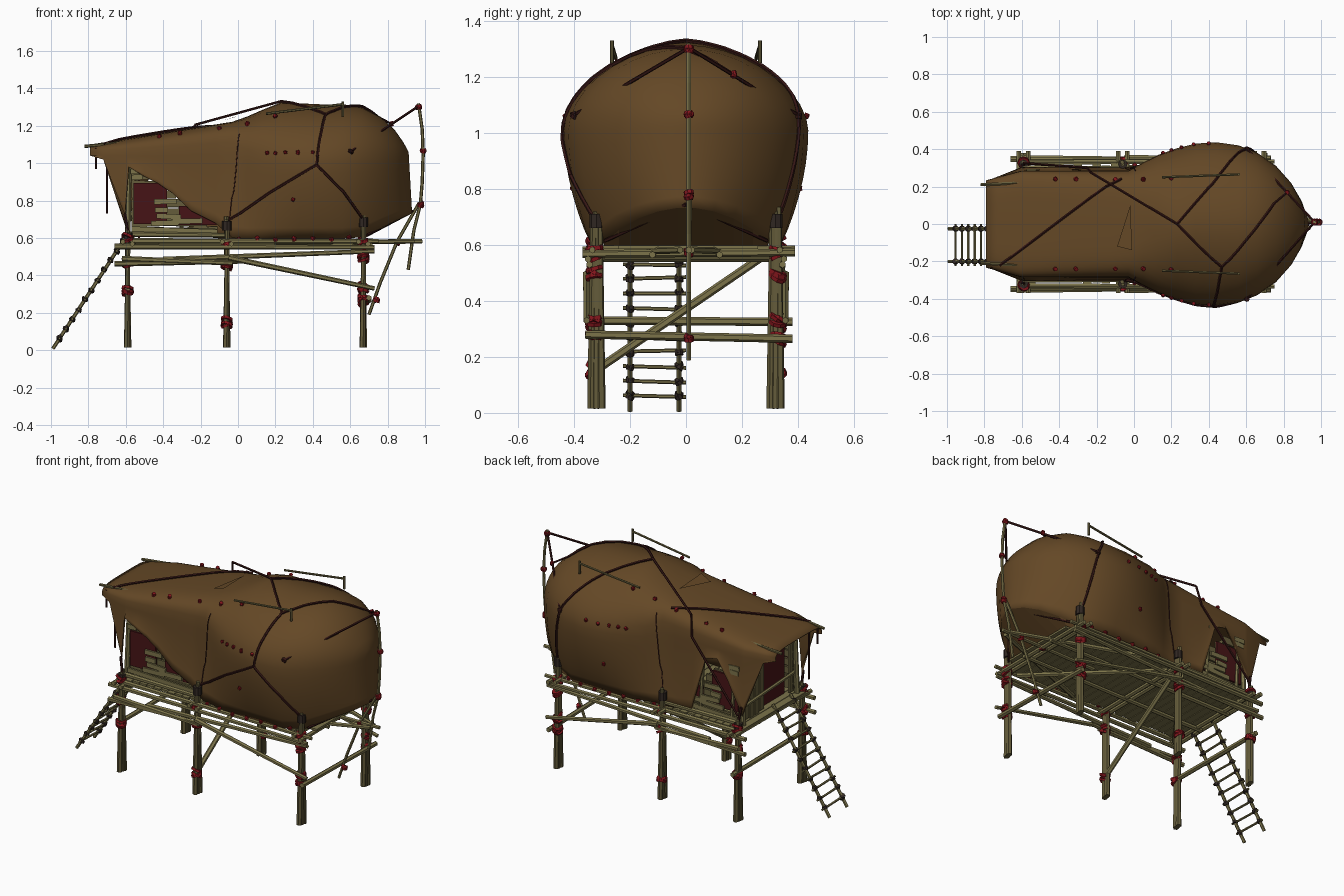
import bpy, bmesh, math, random
from mathutils import Vector, Matrix
from mathutils.bvhtree import BVHTree

random.seed(4)
cube = bpy.data.objects.get("Cube")
if cube:
    bpy.data.objects.remove(cube)


def material(name, r, g, b):
    m = bpy.data.materials.new(name)
    m.use_nodes = True
    m.diffuse_color = (r, g, b, 1)
    bsdf = m.node_tree.nodes["Principled BSDF"]
    bsdf.inputs["Base Color"].default_value = (r, g, b, 1)
    bsdf.inputs["Roughness"].default_value = 0.9
    return m


canvas = material("brown canvas", .127, .064, .019)
wood = material("khaki wood", .2, .172, .068)
old_wood = material("weathered wood", .13, .108, .043)
maroon = material("maroon cloth", .062, .007, .008)
red = material("red lashing", .23, .008, .012)
rope = material("dark rope", .035, .008, .007)
wrap = material("dark binding", .03, .02, .016)

parts = {}


def part(name, mat):
    """Collects geometry for one named object."""
    return parts.setdefault(name, (bmesh.new(), mat))[0]


def stick(bm, a, b, r, r2=None, n=6):
    a, b = Vector(a), Vector(b)
    d = b - a
    mat = Matrix.Translation((a + b) / 2) @ d.to_track_quat("Z", "Y").to_matrix().to_4x4()
    bmesh.ops.create_cone(bm, cap_ends=True, segments=n, radius1=r, radius2=r2 or r,
                          depth=d.length, matrix=mat)


def path(bm, pts, r, n=6):
    for a, b in zip(pts, pts[1:]):
        stick(bm, a, b, r, n=n)


def box(bm, c, size, tilt=0.0):
    m = Matrix.Translation(c) @ Matrix.Rotation(tilt, 4, "Y") @ Matrix.Diagonal((*size, 1))
    bmesh.ops.create_cube(bm, size=1, matrix=m)


def lash(c, r=.03, turns=3, name="red_lashings", mat=red):
    """A knot made of a few crossed short rings."""
    c = Vector(c)
    for _ in range(turns):
        d = Vector((random.uniform(-.6, .6), random.uniform(-.6, .6), 1)).normalized() * .007
        o = c + Vector((0, 0, random.uniform(-.5, .5) * r))
        stick(part(name, mat), o - d, o + d, r, n=8)


def section(x, base, wide, front, back, mid, top, square):
    """Arch across the cover: hanging sides below, superellipse roof above."""
    ring = []
    for side, hem in ((1, back), (-1, front)):
        half = []
        for i in range(7):
            t = i / 7
            half.append((base + (wide - base) * math.sin(t * math.pi / 2) ** .85, hem + (mid - hem) * t))
        for i in range(9):
            a = i / 9 * math.pi / 2
            half.append((wide * math.cos(a) ** (2 / square), mid + (top - mid) * math.sin(a) ** (2 / square)))
        half.append((0, top))
        ring += half if side > 0 else [(-y, z) for y, z in half[-2::-1]]
    return [(x + max(0, x - .8) * (mid - z) * .5, y, z) for y, z in ring]


def tunnel_section(x, front, back):
    taper = max(0, -.6 - x)
    top = 1.1 + .16 * (x + .79)
    return section(x, .305 - .4 * taper, .285 - .27 * taper, front, back, min(1.04, top - .05), top, 4)


def dome_section(x, wide, top):
    base = min(.95 * wide, .335) if x < .6 else .77 * wide
    hem = .595 + .5 * max(0, x - .64)
    return section(x, base, wide, hem, hem, 1.01, top, 1.8 + max(0, 5 * (.23 - x), x - .5))


# Canvas cover: square tunnel (x, front hem, back hem), then round end (x, half width, top)
tunnel = [(-.79, 1.04, 1.04), (-.72, 1.02, 1.02), (-.605, .72, .67), (-.585, .98, .72), (-.5, .93, .88),
          (-.43, .895, .99), (-.35, .84, .97), (-.25, .745, .62), (-.12, .68, .6), (-.03, .6, .595)]
dome = [(.05, .33, 1.25), (.13, .37, 1.285), (.23, .405, 1.325), (.33, .43, 1.32), (.44, .437, 1.315),
        (.56, .42, 1.315), (.66, .38, 1.3), (.76, .31, 1.25), (.84, .22, 1.18), (.89, .13, 1.11), (.915, .04, 1.06)]
bm = part("canvas_cover", canvas)
sections = [tunnel_section(*s) for s in tunnel] + [dome_section(*s) for s in dome]
rows = [[bm.verts.new(p) for p in s] for s in sections]
for r1, r2 in zip(rows, rows[1:]):
    for j in range(len(r1) - 1):
        bm.faces.new((r1[j], r1[j + 1], r2[j + 1], r2[j]))
n = len(rows[-1])
for j in range(n // 2):
    quad = [rows[-1][j], rows[-1][j + 1], rows[-1][n - 2 - j], rows[-1][n - 1 - j]]
    bm.faces.new(list(dict.fromkeys(quad)))
bmesh.ops.recalc_face_normals(bm, faces=bm.faces)
tree = BVHTree.FromBMesh(bm)

# Underside of the round end, tucked back to the platform edge
tuck = part("canvas_underside", canvas)
hem = [r[0].co.copy() for r in rows[-5:]] + [r[-1].co.copy() for r in rows[:-6:-1]]
top_row = [tuck.verts.new(p) for p in hem]
low_row = [tuck.verts.new((.67, p.y, .595)) for p in hem]
for j in range(len(hem) - 1):
    tuck.faces.new((top_row[j], low_row[j], low_row[j + 1], top_row[j + 1]))


def on_cover(p, lift=.006):
    p = Vector(p)
    q = tree.find_nearest(p)[0]
    return q + (q - Vector((min(q.x, .5), 0, .9))).normalized() * lift


def drape(pts, r=.0075, lift=.006):
    """Rope pulled tight over the cover."""
    out = []
    for a, b in zip(pts, pts[1:]):
        out += [on_cover(Vector(a).lerp(Vector(b), i / 8), lift) for i in range(9)]
    out = [p for i, p in enumerate(out) if i == 0 or (p - out[i - 1]).length > .0001]
    path(part("cover_ropes", rope), out, r, 5)


# Loose triangular flap over the roof seam
flap = part("roof_flap", canvas)
flap.faces.new([flap.verts.new(p) for p in ((-.09, -.12, 1.225), (-.01, -.14, 1.25), (-.02, .1, 1.245))])

# Posts: rows of three poles with dark bindings
for x, top, knots in ((-.59, .64, (.6, .47, .32)), (-.06, .7, (.57, .46, .15)), (.67, .72, (.57, .5, .34, .27))):
    for s in (-1, 1):
        y = .32 * s
        for k in (-1, 0, 1):
            stick(part("posts", old_wood), (x + .004 * k, y + .016 * k, .015),
                  (x - .003 * k, y + .01 * k, top + .015 * k), .017, .012)
        stick(part("post_bindings", wrap), (x, y, top - .06), (x, y, top - .01), .025, n=8)
        for z in knots:
            lash((x, y + .008 * s, z), .033)
for s in (-1, 1):
    stick(part("porch_posts", wood), (-.59, .27 * s, .6), (-.58, .26 * s, 1.08), .016, .012)

# Platform frame
beams = part("platform_beams", wood)
for s in (-1, 1):
    for a, b in [((-.66, .35, .462), (.02, .345, .475)), ((-.62, .355, .49), (-.03, .35, .465)),
                 ((-.4, .335, .485), (.73, .345, .53)), ((-.05, .355, .495), (.73, .355, .33)),
                 ((-.66, .345, .555), (.73, .35, .55)), ((-.62, .33, .585), (.75, .335, .582)),
                 ((-.6, .3, .62), (-.06, .3, .615)), ((-.6, .12, .565), (.72, .12, .565)),
                 ((.2, .3, .575), (.94, .02, .582))]:
        stick(beams, (a[0], a[1] * s, a[2]), (b[0], b[1] * s, b[2]), .015, .012)
stick(beams, (.3, 0, .58), (.985, .01, .582), .012)
for x in (-.59, -.06, .67):
    for dx, z in ((-.025, .58), (.025, .568)):
        stick(beams, (x + dx, -.37, z), (x + dx, .39, z + .005), .014)
for a, b in (((.7, -.36, .28), (.7, .38, .265)), ((-.59, -.35, .33), (-.59, .38, .325)),
             ((-.06, -.34, .14), (-.06, .29, .57)), ((-.55, -.3, .555), (-.1, .3, .555)),
             ((0, .3, .555), (.62, -.3, .555))):
    stick(beams, a, b, .015)

# Floor planks
for i in range(27):
    x = -.6 + i * .05
    half = .315 if x < .68 else .25
    box(part("floor_planks", wood), (x, random.uniform(-.01, .01), .592), (.046, half * 2, .012))

# Curved mast at the round end and its brace
mast = part("mast", wood)
mast_top = (.965, .01, 1.305)
path(mast, [(.965, .01, 1.32), (.985, .01, 1.18), (.99, .01, 1.05), (.985, .01, .9), (.975, .01, .78),
            (.94, .01, .64), (.91, .01, .43)], .009)
path(mast, [(.97, .015, .79), (.85, .01, .58), (.76, .01, .36), (.7, .01, .19)], .009)
for p in (mast_top, (.99, .01, 1.06), (.977, .01, .78), (.85, .01, .58), (.74, .01, .27), (.69, .01, .57)):
    lash(p, .018)

# Roof poles and their ties
poles = part("roof_poles", old_wood)
for s in (-1, 1):
    stick(poles, (-.82, .21 * s, 1.09), (-.5, .225 * s, 1.12), .009)
    stick(poles, (.15, .25 * s, 1.265), (.56, .265 * s, 1.315), .007)
    stick(poles, (.56, .265 * s, 1.25), (.56, .265 * s, 1.33), .007)
    for x in (-.42, -.31, -.1, .05, .2):
        lash(on_cover((x, .235 * s, 1.2 + x * .15)), .011, 2)
    for x in (.14, .19, .25, .32, .4):
        lash(on_cover((x, .42 * s, 1.055)), .009, 2)
    for i in range(7):
        lash(on_cover((i / 10, .34 * s, .597)), .012, 2)
    lash(on_cover((.29, .42 * s, .8)), .009, 2)

# Ropes on both sides of the cover
lines = part("stay_ropes", rope)
for s in (-1, 1):
    shoulder = on_cover((.6, .39 * s, 1.06))
    stick(lines, shoulder, mast_top, .007, n=5)
    lash(shoulder, .014, 2, "rope_knots", rope)
    stick(lines, (.935, 0, .745), (.69, .29 * s, .615), .007, n=5)
    stick(lines, (-.605, .31 * s, .73), (-.585, .32 * s, .62), .008)
    drape([(0, .31 * s, 1.17), (-.02, .31 * s, .95), (-.05, .31 * s, .66)], .003, .002)

# Net of ropes at the front, over the top and at the back
peak, front_top, front_side = (.23, 0, 1.34), (.47, -.25, 1.3), (.42, -.43, .99)
drape([peak, front_top, front_side, (.56, -.4, .85), (.67, -.33, .7)])
drape([front_side, (.18, -.38, .85), (-.05, -.31, .7)])
drape([front_top, (.64, -.04, 1.32), (.75, .11, 1.25)])
stick(lines, on_cover((.75, .11, 1.25)), (.82, .17, 1.21), .006, n=5)
lash((.82, .17, 1.21), .011, 2)
drape([peak, (.42, .22, 1.28), (.6, .4, 1.06), (.66, .33, .72)])
drape([(-.72, -.22, 1.11), (-.07, .26, 1.22)])
path(lines, [on_cover(peak), (-.23, .275, 1.205), (-.25, .3, 1.08), (-.59, .325, .68)], .007, 5)
for x, bottom in ((-.7, .73), (-.76, .97)):
    stick(lines, (x, -.23, 1.08), (x, -.23, bottom), .006)

# Cabin side walls: planks, maroon hangings and slats
for s in (-1, 1):
    for i in range(7):
        length = .46 - .055 * i
        box(part("side_planks", old_wood), (-.57 + length / 2, .262 * s, .635 + i * .05), (length, .014, .042),
            random.uniform(-.03, .03))
    for x, z, w, h in ((-.47, .785, .18, .22), (-.215, .72, .2, .1)):
        box(part("side_hangings", maroon), (x, .275 * s, z), (w, .012, h))
    for x, z, w in ((-.54, .955, .07), (-.54, .925, .06), (-.39, .795, .12), (-.41, .75, .07),
                    (-.37, .715, .13), (-.39, .68, .15), (-.27, .69, .16), (-.34, .64, .46)):
        box(part("side_slats", wood), (x, .287 * s, z), (w, .012, .028), random.uniform(-.05, .05))
for x in (-.3, -.52):
    stick(part("back_struts", wood), (x, .285, .61), (x - .02, .28, .97), .011)

# Cabin end wall with a doorway
for i in range(11):
    y = -.25 + i * .05
    if not -.21 < y < .01:
        box(part("end_planks", old_wood), (-.56, y, .81), (.014, .042, .42 + random.uniform(-.04, .04)))
box(part("door_curtain", maroon), (-.53, -.1, .81), (.01, .24, .42))
for z in (.7, .98):
    stick(part("door_rails", wood), (-.575, -.27, z + .03), (-.575, .27, z), .011)

# Ladder
foot, head = Vector((-.99, 0, .008)), Vector((-.59, 0, .62))
sides = [Vector((0, y, 0)) for y in (-.2, -.025)]
for off in sides:
    stick(part("ladder_rails", wood), foot + off, head + off, .01)
for i in range(11):
    p = foot.lerp(head, .09 + i * .085)
    stick(part("ladder_rungs", wood), p + Vector((0, -.225, 0)), p + Vector((0, 0, random.uniform(-.01, .01))), .007)
    for off in sides:
        lash(p + off, .016, 2, "ladder_bindings", wrap)

# Turn every collected part into an object
for name, (bm, mat) in parts.items():
    me = bpy.data.meshes.new(name)
    bm.to_mesh(me)
    bm.free()
    me.materials.append(mat)
    ob = bpy.data.objects.new(name, me)
    bpy.context.collection.objects.link(ob)
    if name == "canvas_cover":
        me.polygons.foreach_set("use_smooth", [True] * len(me.polygons))
        mod = ob.modifiers.new("thickness", "SOLIDIFY")
        mod.thickness = .006
